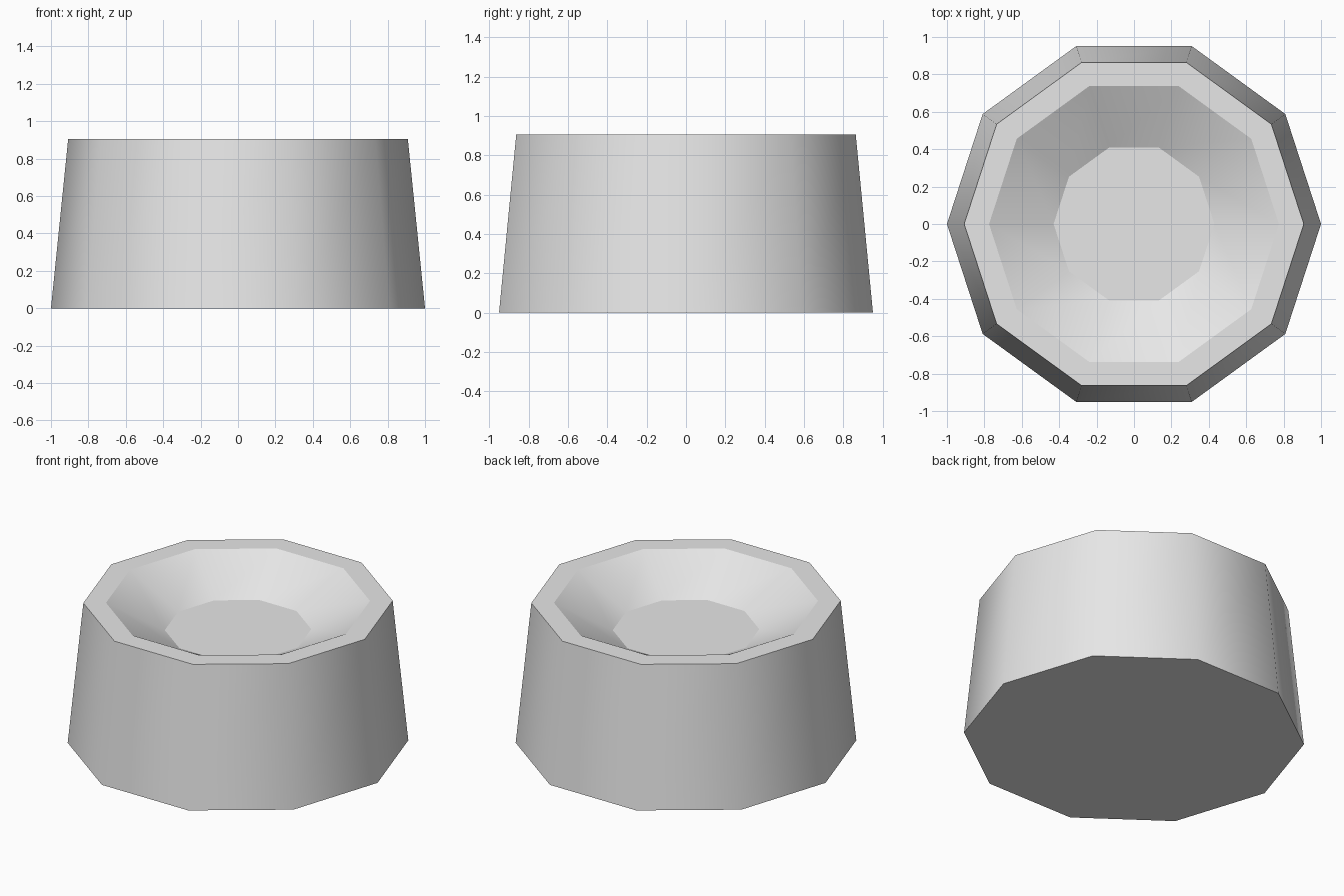
import bpy
import bmesh
from math import cos, sin, tau

cube = bpy.data.objects.get("Cube")
if cube:
    bpy.data.objects.remove(cube, do_unlink=True)

SIDES = 10
# Profile (radius, height): base, outer rim, inner rim, dish floor
PROFILE = [(1.0, 0.0), (0.908, 0.905), (0.775, 0.905), (0.43, 0.725)]


def make_material(name, colour):
    mat = bpy.data.materials.new(name)
    mat.use_nodes = True
    mat.diffuse_color = colour
    mat.node_tree.nodes["Principled BSDF"].inputs["Base Color"].default_value = colour
    return mat


# Tapered ten-sided bowl with a shallow dish in its top
bm = bmesh.new()
rings = [[bm.verts.new((r * cos(tau * i / SIDES), r * sin(tau * i / SIDES), z))
          for i in range(SIDES)] for r, z in PROFILE]

# Walls and rim between neighbouring rings, rounded shading on the walls only
for lower, upper in zip(rings, rings[1:]):
    for i in range(SIDES):
        j = (i + 1) % SIDES
        face = bm.faces.new((lower[i], lower[j], upper[j], upper[i]))
        face.smooth = lower[i].co.z != upper[i].co.z

# Underside and dish floor
bm.faces.new(rings[0][::-1])
bm.faces.new(rings[-1])

# Crisp edges around every ring
for ring in rings:
    for i in range(SIDES):
        bm.edges.get((ring[i - 1], ring[i])).smooth = False

mesh = bpy.data.meshes.new("bowl")
bm.to_mesh(mesh)
bm.free()
mesh.materials.append(make_material("light grey", (0.8, 0.8, 0.8, 1.0)))
bowl = bpy.data.objects.new("bowl", mesh)
bpy.context.collection.objects.link(bowl)
